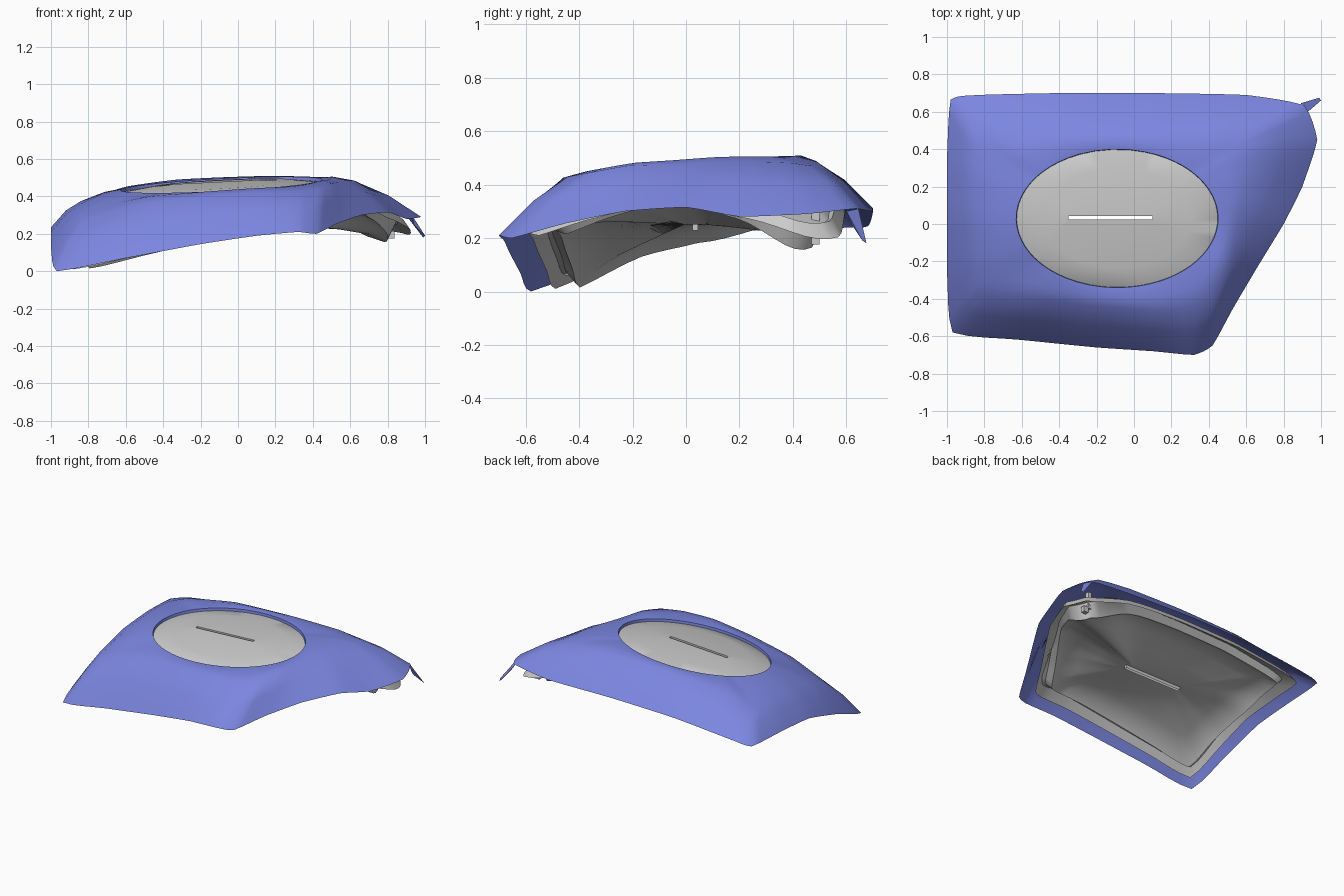
import bpy, bmesh
from math import sin, cos, atan2, exp, radians
from mathutils import Vector

if "Cube" in bpy.data.objects:
    bpy.data.objects.remove(bpy.data.objects["Cube"])

CX, CY = -0.09, 0.03          # centre of the oval opening
RX, RY = 0.54, 0.37

# Outer hem of the cover, counter-clockwise from the front left corner
HEM = [(-.97, -.58, 0), (-.6, -.62, .07), (-.2, -.66, .145), (.1, -.68, .19), (.32, -.70, .21),
       (.42, -.65, .20), (.53, -.45, .255), (.66, -.23, .30), (.80, 0, .315), (.90, .2, .28),
       (.98, .45, .29), (.91, .635, .31), (.6, .69, .30), (.1, .70, .31), (-.4, .70, .30),
       (-.83, .69, .26), (-.98, .665, .24), (-1, .35, .235), (-1, .05, .21), (-1, -.25, .125)]
# Shoulder line where the sides fold into the top
SHOULDER = [(-.83, -.36, .27), (-.55, -.40, .355), (-.2, -.44, .40), (.1, -.46, .425), (.32, -.44, .43),
            (.45, -.36, .445), (.50, -.22, .47), (.54, -.05, .475), (.58, .12, .485), (.62, .27, .485),
            (.63, .40, .48), (.62, .47, .47), (.45, .49, .485), (.1, .48, .49), (-.35, .47, .475),
            (-.7, .44, .42), (-.83, .40, .375), (-.84, .25, .375), (-.84, .02, .36), (-.84, -.2, .32)]


def smooth_loop(points, steps=4):
    """Closed loop through the points, halfway between straight and Catmull-Rom."""
    p = [Vector(q) for q in points]
    n, out = len(p), []
    for i in range(n):
        a, b, c, d = p[i - 1], p[i], p[(i + 1) % n], p[(i + 2) % n]
        for k in range(steps):
            t = k / steps
            v = 0.5 * (2 * b + (c - a) * t + (2 * a - 5 * b + 4 * c - d) * t * t
                       + (3 * b - a - 3 * c + d) * t ** 3)
            v = v.lerp(b.lerp(c, t), .6)
            out.append(Vector((max(v.x, -1), max(min(v.y, .7), -.7), max(v.z, 0))))
    return out


def finish(name, bm, colour=None, angle=25):
    bmesh.ops.recalc_face_normals(bm, faces=bm.faces)
    mesh = bpy.data.meshes.new(name)
    bm.to_mesh(mesh)
    bm.free()
    ob = bpy.data.objects.new(name, mesh)
    bpy.context.collection.objects.link(ob)
    if colour:
        mesh.materials.append(colour)
    bpy.ops.object.select_all(action='DESELECT')
    ob.select_set(True)
    bpy.context.view_layer.objects.active = ob
    bpy.ops.object.shade_smooth_by_angle(angle=radians(angle))
    return ob


def loft(name, rings, colour=None, angle=25, closed=False):
    """Skin a stack of closed rings; closed also joins the last to the first."""
    bm = bmesh.new()
    rows = [[bm.verts.new(v) for v in r] for r in rings]
    n = len(rows[0])
    pairs = list(zip(rows, rows[1:])) + ([(rows[-1], rows[0])] if closed else [])
    for a, b in pairs:
        for i in range(n):
            j = (i + 1) % n
            bm.faces.new((a[i], a[j], b[j], b[i]))
    return finish(name, bm, colour, angle)


def box(name, centre, size):
    bm = bmesh.new()
    bmesh.ops.create_cube(bm, size=1)
    for v in bm.verts:
        v.co = Vector([v.co[i] * size[i] + centre[i] for i in range(3)])
    return finish(name, bm)


blue = bpy.data.materials.new("blue")
blue.diffuse_color = (0.2, 0.24, 0.75, 1)
blue.use_nodes = True
blue.node_tree.nodes["Principled BSDF"].inputs["Base Color"].default_value = blue.diffuse_color

hem = smooth_loop(HEM)
shoulder = smooth_loop(SHOULDER)
angles = [atan2((v.y - CY) / RY, (v.x - CX) / RX) for v in shoulder]


def oval(scale, lift):
    return [Vector((CX + RX * scale * cos(a), CY + RY * scale * sin(a),
                    .462 + .028 * scale * cos(a) + .033 * scale * sin(a) + lift)) for a in angles]


# Blue draped cover with an oval opening and a short turned-in lip
side = [(a + b) / 2 + Vector((0, 0, .02)) for a, b in zip(hem, shoulder)]
opening = oval(1, 0)
top = [(a + b) / 2 + Vector((0, 0, .012)) for a, b in zip(shoulder, opening)]
loft("cover", [hem, side, shoulder, top, opening, oval(.995, -.018)], blue, 50)

# Pointed tab at the back right corner
bm = bmesh.new()
pts = [(.89, .645, .31), (.93, .60, .30), (1, .66, .19), (.99, .675, .18), (.94, .62, .25)]
v = [bm.verts.new(p) for p in pts]
for f in ((0, 1, 2, 3), (1, 4, 2), (0, 3, 4), (4, 3, 2)):
    bm.faces.new([v[i] for i in f])
finish("corner_tab", bm, blue)


# Grey body: gutter rim, shallow underside, domed top and a slot right through
def inset(sx, sy, lift, grow, drop, sag=0):
    """Hem drawn inwards; grow and drop act at the back right corner, sag on the left."""
    out = []
    for p in hem:
        w = exp(-((p.x - .93) ** 2 + (p.y - .6) ** 2) / .06)
        left = exp(-((p.x + 1) ** 2 + (p.y - .1) ** 2) / .08)
        kx, ky = sx + grow * w, sy + grow * .6 * w
        out.append(Vector((CX + (p.x - CX) * kx, CY + (p.y - CY) * ky,
                           max(p.z + lift - drop * w - sag * left, .008))))
    return out


def clamp(t):
    return max(-1, min(1, t))


def slot(z, slope=0, grow=0):
    out = []
    for a in angles:
        x, y = (.225 + grow) * clamp(1.1 * cos(a)), (.01 + grow) * clamp(3 * sin(a))
        out.append(Vector((-.125 + x, .034 + y, z + slope * (x - .035))))
    return out


ridge = inset(.80, .70, .015, .05, .165, .045)
centre = slot(.25, 0, .03)


def underside(t, lift):
    return [a.lerp(b, t) + Vector((0, 0, lift)) for a, b in zip(ridge, centre)]


wall = [Vector((CX + (p.x - CX) * .93, CY + (p.y - CY) * .9, p.z - .06)) for p in shoulder]
loft("body", [slot(.478, .05), oval(.72, .003), oval(1.04, -.022),
              wall, inset(.90, .85, .01, .07, .12), inset(.87, .80, .06, .06, .11),
              inset(.84, .76, .06, .05, .12), ridge, underside(.12, .03), underside(.35, .035),
              underside(.65, .02), centre, slot(.25), slot(.228)], angle=40, closed=True)

# Small catch under the back right corner
box("catch_block", (.82, .485, .195), (.035, .03, .04))
box("catch_post", (.79, .485, .27), (.025, .03, .12))
